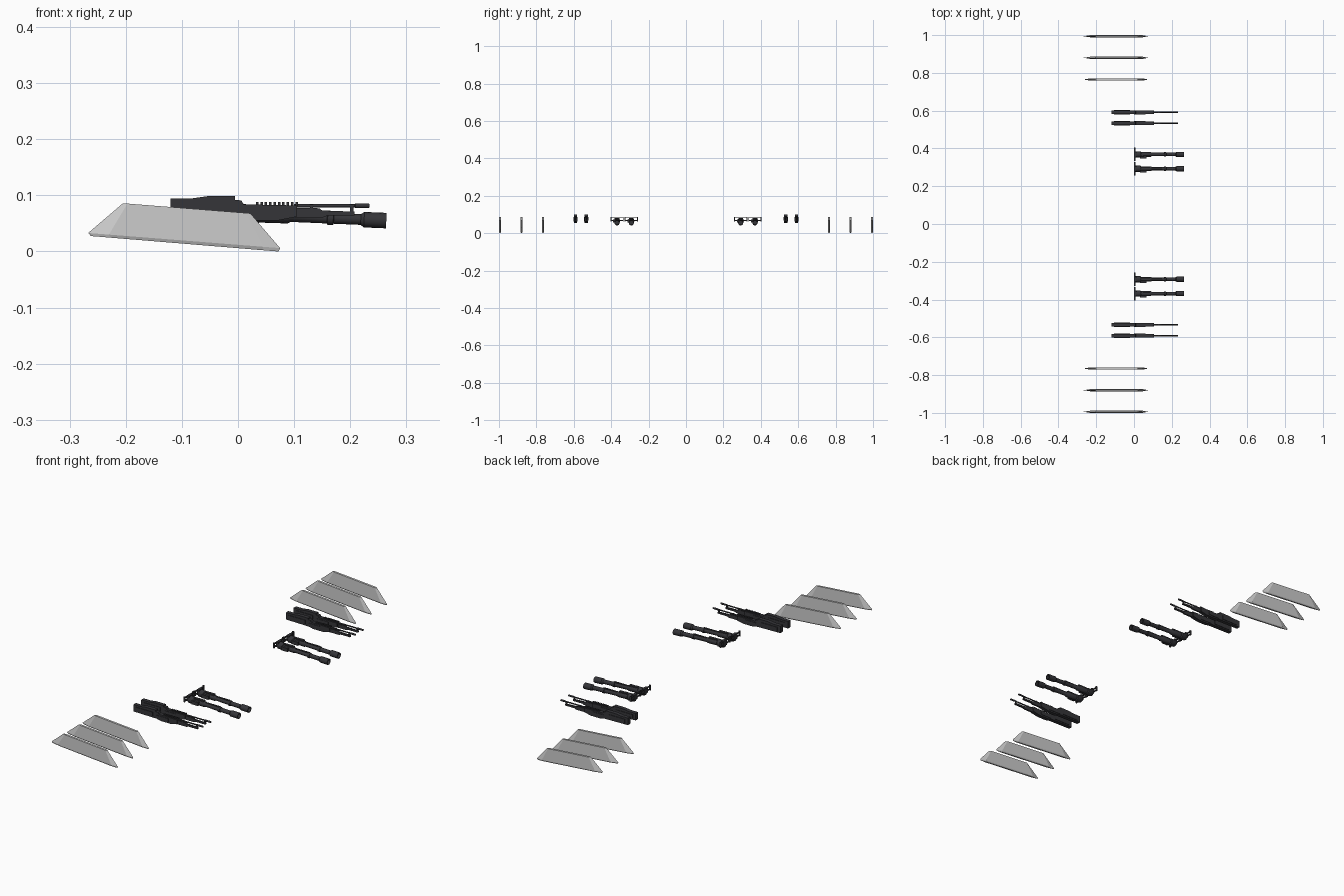
import bpy, bmesh, math
from mathutils import Vector, Matrix

if "Cube" in bpy.data.objects:
    bpy.data.objects.remove(bpy.data.objects["Cube"])

dark = bpy.data.materials.new("dark_metal")
dark.diffuse_color = (0.035, 0.035, 0.04, 1)
dark.use_nodes = True
dark.node_tree.nodes["Principled BSDF"].inputs["Base Color"].default_value = dark.diffuse_color


def finish(name, bm, ys, mat=None, smooth=False):
    """Turn a bmesh into a mesh and place a linked copy at every y position."""
    bmesh.ops.recalc_face_normals(bm, faces=bm.faces)
    me = bpy.data.meshes.new(name)
    bm.to_mesh(me)
    bm.free()
    if mat:
        me.materials.append(mat)
    if smooth:
        me.polygons.foreach_set("use_smooth", [True] * len(me.polygons))
        me.set_sharp_from_angle(angle=math.radians(35))
    for i, y in enumerate(ys):
        ob = bpy.data.objects.new(f"{name}_{i + 1}", me)
        ob.location.y = y
        bpy.context.collection.objects.link(ob)


def loft(bm, rings):
    """Skin a list of equal-sized closed point rings and cap both ends."""
    vs = [[bm.verts.new(p) for p in r] for r in rings]
    n = len(vs[0])
    for a, b in zip(vs, vs[1:]):
        for i in range(n):
            bm.faces.new((a[i], a[(i + 1) % n], b[(i + 1) % n], b[i]))
    bm.faces.new(vs[0])
    bm.faces.new(vs[-1])


def prism(bm, profile, width, y=0):
    """Extrude an (x, z) profile to a width along y."""
    loft(bm, [[(x, y + s * width / 2, z) for x, z in profile] for s in (-1, 1)])


def box(bm, x0, x1, y0, y1, z0, z1):
    prism(bm, [(x0, z0), (x1, z0), (x1, z1), (x0, z1)], y1 - y0, (y0 + y1) / 2)


def lathe(bm, start, end, stations, seg=16):
    """Revolve (distance, radius) stations around the start-end axis."""
    s = Vector(start)
    d = (Vector(end) - s).normalized()
    side = Vector((0, 1, 0))
    up = d.cross(side)
    loft(bm, [[s + d * t + (side * math.cos(a) + up * math.sin(a)) * r
               for a in (2 * math.pi * k / seg for k in range(seg))]
              for t, r in stations])


def both(*ys):
    return [s * y for s in (1, -1) for y in ys]


fin_y = both(0.994, 0.880, 0.765)
rifle_y = both(0.534, 0.591)
cannon_y = both(0.2925, 0.3685)


# Pylon fins: pointed blade section, swept ends, bevelled lower edge
def blade(x0, z0, x1, z1, nose, tail, h):
    def at(x):
        return z0 + (z1 - z0) * (x - x0) / (x1 - x0)
    a, b = x0 + nose, x1 - tail
    return [(x0, 0, z0), (a, -h, at(a)), (b, -h, at(b)),
            (x1, 0, z1), (b, h, at(b)), (a, h, at(a))]


bm = bmesh.new()
loft(bm, [blade(-0.262, 0.0275, 0.072, 0.0, 0.035, 0.03, 0.0035),
          blade(-0.267, 0.033, 0.075, 0.006, 0.037, 0.03, 0.006),
          blade(-0.205, 0.086, 0.022, 0.068, 0.008, 0.008, 0.005)])
finish("pylon_fin", bm, fin_y)

# Outer guns: receiver with raised rear cover
bm = bmesh.new()
prism(bm, [(-0.120, 0.062), (0.0, 0.060), (0.02, 0.055), (0.07, 0.055), (0.105, 0.062),
           (0.105, 0.082), (0.01, 0.084), (0.006, 0.091), (-0.005, 0.092),
           (-0.005, 0.0985), (-0.055, 0.0985), (-0.083, 0.0945), (-0.120, 0.0945)], 0.018)
box(bm, -0.105, -0.02, -0.0115, 0.0115, 0.067, 0.086)
box(bm, 0.0, 0.06, -0.011, 0.011, 0.062, 0.077)
finish("gun_receiver", bm, rifle_y, dark)

# Outer guns: cooling ribs
bm = bmesh.new()
for k in range(10):
    x = 0.032 + k * 0.0078
    box(bm, x, x + 0.0045, -0.006, 0.006, 0.081, 0.088)
finish("cooling_ribs", bm, rifle_y, dark)

# Outer guns: upper barrel
bm = bmesh.new()
lathe(bm, (0.10, 0, 0.0815), (0.234, 0, 0.0815),
      [(0, 0.003), (0.108, 0.003), (0.109, 0.0042), (0.132, 0.0042),
       (0.134, 0.0032), (0.134, 0.002), (0.125, 0.002)], 12)
finish("upper_barrel", bm, rifle_y, dark, True)

# Outer guns: lower rail and brace
bm = bmesh.new()
prism(bm, [(0.10, 0.060), (0.150, 0.060), (0.16, 0.064), (0.208, 0.064), (0.208, 0.071),
           (0.15, 0.073), (0.145, 0.077), (0.10, 0.078)], 0.008)
box(bm, 0.128, 0.134, -0.004, 0.004, 0.070, 0.084)
box(bm, 0.20, 0.206, -0.003, 0.003, 0.066, 0.084)
finish("lower_rail", bm, rifle_y, dark)

# Inner guns: stepped round barrel with hollow muzzle
bm = bmesh.new()
lathe(bm, (0.004, 0, 0.066), (0.265, 0, 0.055),
      [(0, 0.013), (0.006, 0.0165), (0.03, 0.0165), (0.034, 0.013), (0.085, 0.0125),
       (0.09, 0.0095), (0.155, 0.0095), (0.156, 0.012), (0.166, 0.012), (0.167, 0.0095),
       (0.215, 0.0095), (0.221, 0.0138), (0.2605, 0.0138), (0.2605, 0.0105), (0.235, 0.0105)])
finish("round_barrel", bm, cannon_y, dark, True)

# Inner guns: side breech and top tube
bm = bmesh.new()
box(bm, 0.032, 0.066, -0.021, -0.008, 0.056, 0.072)
box(bm, 0.010, 0.085, -0.006, 0.006, 0.070, 0.080)
box(bm, 0.085, 0.165, -0.003, 0.003, 0.067, 0.073)
finish("breech_block", bm, cannon_y, dark)

# Inner guns: mounting bracket with end plates
bm = bmesh.new()
for s in (-1, 1):
    y = s * 0.033
    box(bm, 0.0, 0.008, y - 0.0025, y + 0.0025, 0.063, 0.087)
for z in (0.068, 0.082):
    box(bm, 0.001, 0.007, -0.031, 0.031, z - 0.002, z + 0.002)
box(bm, 0.001, 0.014, -0.013, 0.013, 0.060, 0.085)
finish("mount_bracket", bm, cannon_y, dark)
